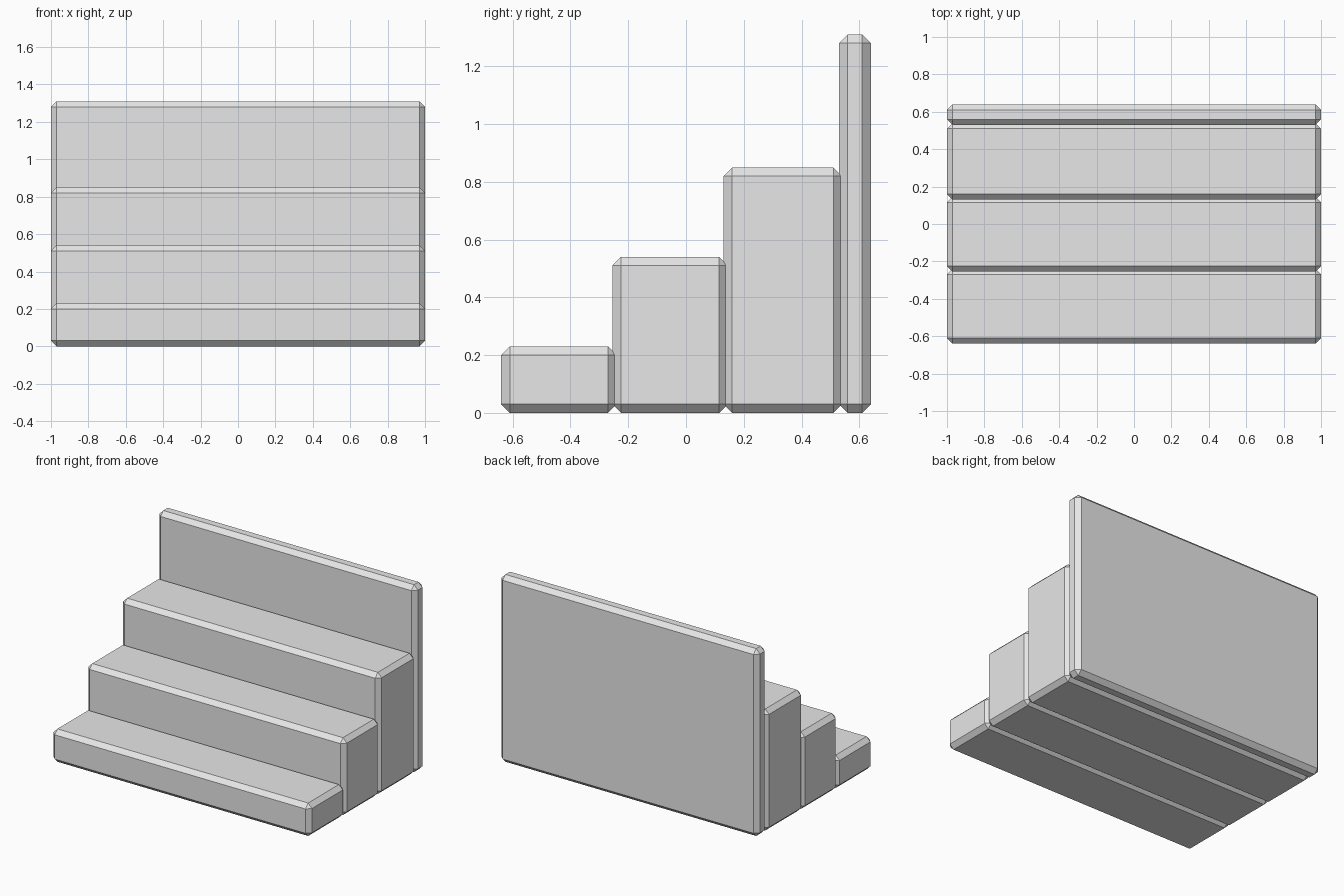
import bpy

default_cube = bpy.data.objects.get("Cube")
if default_cube:
    bpy.data.objects.remove(default_cube, do_unlink=True)

# Single light grey material
GREY = (0.8, 0.8, 0.8, 1)
grey = bpy.data.materials.new("light_grey")
grey.use_nodes = True
grey.diffuse_color = GREY
grey.node_tree.nodes["Principled BSDF"].inputs["Base Color"].default_value = GREY

WIDTH = 2.0
CHAMFER = 0.03


def chamfered_block(name, front, back, height):
    """Full-width box standing on the floor, with flat chamfered edges."""
    bpy.ops.mesh.primitive_cube_add(size=1, location=(0, (front + back) / 2, height / 2))
    block = bpy.context.object
    block.name = name
    block.scale = (WIDTH, back - front, height)
    bpy.ops.object.transform_apply(location=False, rotation=False, scale=True)
    bevel = block.modifiers.new("chamfer", "BEVEL")
    bevel.width = CHAMFER
    bevel.segments = 1
    bevel.limit_method = "NONE"
    block.data.materials.append(grey)
    return block


# Three rising steps, each slightly overlapping the next
chamfered_block("lower_step", -0.64, -0.24, 0.23)
chamfered_block("middle_step", -0.255, 0.145, 0.54)
chamfered_block("upper_step", 0.13, 0.54, 0.85)

# Tall thin panel behind the steps
chamfered_block("back_panel", 0.53, 0.64, 1.31)
